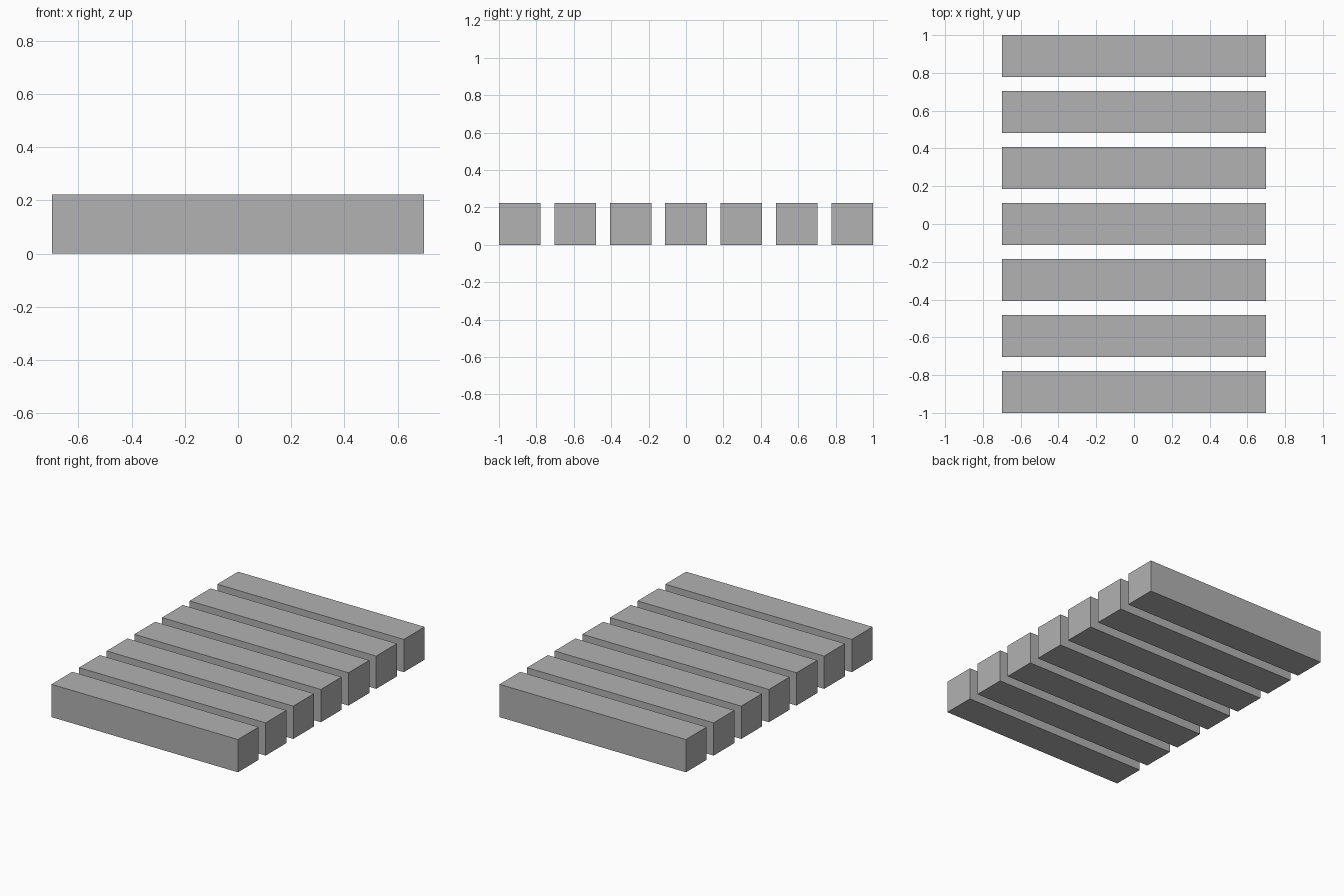
import bpy

if "Cube" in bpy.data.objects:
    bpy.data.objects.remove(bpy.data.objects["Cube"], do_unlink=True)

COUNT = 7
LENGTH = 1.4
SIDE = 2 / 9            # square section of each beam
PITCH = SIDE * 4 / 3    # beam plus gap

# One grey for every beam
grey = bpy.data.materials.new("mid_grey")
grey.use_nodes = True
color = (0.445, 0.445, 0.445, 1)
grey.diffuse_color = color
shader = next(n for n in grey.node_tree.nodes if n.type == 'BSDF_PRINCIPLED')
shader.inputs["Base Color"].default_value = color


def add_beam(name, y):
    bpy.ops.mesh.primitive_cube_add(size=1, location=(0, y, SIDE / 2))
    beam = bpy.context.object
    beam.name = name
    beam.scale = (LENGTH, SIDE, SIDE)
    bpy.ops.object.transform_apply(location=False, rotation=False, scale=True)
    beam.data.materials.append(grey)


# Row of parallel beams from front to back
for i in range(COUNT):
    add_beam(f"beam_{i + 1}", (i - (COUNT - 1) / 2) * PITCH)
